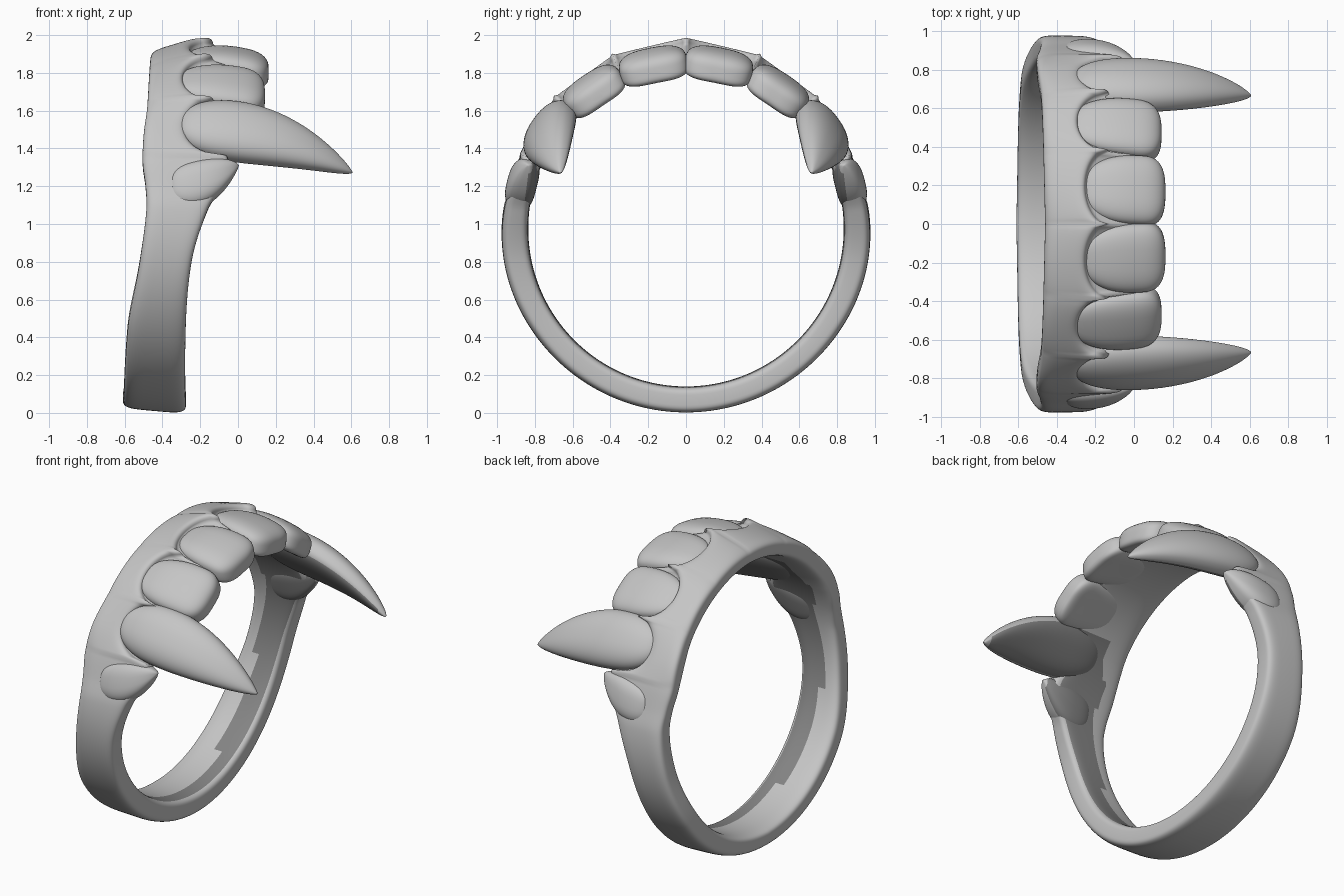
import bpy, bmesh, math
from mathutils import Vector

if "Cube" in bpy.data.objects:
    bpy.data.objects.remove(bpy.data.objects["Cube"])

CZ = 0.98  # height of the ring axis (axis runs along x)


def material(name, g):
    m = bpy.data.materials.new(name)
    m.diffuse_color = (g, g, g, 1)
    m.use_nodes = True
    m.node_tree.nodes["Principled BSDF"].inputs["Base Color"].default_value = m.diffuse_color
    return m


MATS = [material("light grey metal", 0.56), material("dark grey inside", 0.23)]


def skin(name, rings, closed, dark):
    """Skin equal point loops into a smooth object; dark(ring, point) picks dark faces."""
    bm = bmesh.new()
    loops = [[bm.verts.new(p) for p in r] for r in rings]
    n = len(loops[0])
    for i in range(len(loops) if closed else len(loops) - 1):
        a, b = loops[i], loops[(i + 1) % len(loops)]
        for j in range(n):
            k = (j + 1) % n
            f = bm.faces.new((a[j], a[k], b[k], b[j]))
            f.material_index = 1 if dark(i, j) else 0
    if not closed:
        bm.faces.new(loops[0])
        bm.faces.new(loops[-1])
    bmesh.ops.recalc_face_normals(bm, faces=bm.faces)
    me = bpy.data.meshes.new(name)
    bm.to_mesh(me)
    bm.free()
    for m in MATS:
        me.materials.append(m)
    bpy.context.collection.objects.link(bpy.data.objects.new(name, me))
    for p in me.polygons:
        p.use_smooth = True


def superellipse(n, e):
    pts = []
    for i in range(n):
        c, s = math.cos(math.tau * i / n), math.sin(math.tau * i / n)
        pts.append((math.copysign(abs(c) ** (2 / e), c),
                    math.copysign(abs(s) ** (2 / e), s)))
    return pts


def spline(keys, a):
    """Smooth interpolation through (position, values...) keys."""
    i = 0
    while i < len(keys) - 2 and a > keys[i + 1][0]:
        i += 1
    p1, p2 = keys[i], keys[i + 1]
    p0, p3 = keys[max(i - 1, 0)], keys[min(i + 2, len(keys) - 1)]
    h = p2[0] - p1[0]
    t = (a - p1[0]) / h
    out = []
    for k in range(1, len(p1)):
        m1 = (p2[k] - p0[k]) / (p2[0] - p0[0]) * h
        m2 = (p3[k] - p1[k]) / (p3[0] - p1[0]) * h
        out.append((2*t**3 - 3*t*t + 1) * p1[k] + (t**3 - 2*t*t + t) * m1
                   + (3*t*t - 2*t**3) * p2[k] + (t**3 - t*t) * m2)
    return out


# band: angle from top, back edge x, front edge x, outer r back, outer r front
BAND = [(0, -.46, -.13, .935, 1.012), (45, -.48, -.13, .955, .978),
        (58, -.50, -.11, .965, .97), (68, -.505, -.05, .96, .95),
        (76, -.49, -.09, .96, .947), (84, -.485, -.16, .975, .965),
        (101, -.52, -.245, .98, .98), (126, -.585, -.277, .98, .98),
        (180, -.61, -.275, .955, .985)]
# gum scallops: start angle, end angle, deepest front edge x
SCALLOPS = [(0, 23, -.25), (23, 45, -.29), (45, 66, -.28)]

section = superellipse(60, 4.5)
rings = []
for a in range(-180, 180):
    d = abs(a)
    xl, xr, rb, rf = spline(BAND, d)
    cut = 0
    for s, e, deep in SCALLOPS:
        if s <= d <= e:
            t = 2 * (d - s) / (e - s) - 1
            cut = (deep - xr) * math.sqrt(1 - t * t)
            rf += 0.022 * (t * t - 0.5)  # raised gum points between teeth
    web = 0.2 * min(1, max(0, (62 - d) / 10))  # inner web that joins the teeth
    sa, ca = math.sin(math.radians(a)), math.cos(math.radians(a))
    ring = []
    for u, v in section:
        w, q = (u + 1) / 2, (v + 1) / 2
        k = min(1, max(0, (q - 0.25) / 0.5))
        k = k * k * (3 - 2 * k)
        front = xr + cut * k + web * (1 - k)
        ri = 0.835 - 0.005 * ca
        r = ri + (rb + (rf - rb) * w - ri) * q
        ring.append(Vector((xl + (front - xl) * w, r * sa, CZ + r * ca)))
    rings.append(ring)


def band_dark(i, j):
    """Dark strip along the inside, sliding to the front edge at the bottom."""
    d = abs(i - 179.5)
    u, v = section[j]
    low = -0.45 + 0.6 * max(0, d - 90) / 90 + 0.08 * math.sin(d / 6)
    return v < -0.8 and d > 44 and low < u < 0.8


skin("ring_band_and_gum", rings, True, band_dark)


def tooth(name, ang, x0, x1, width, thick, peak, power, end, drop, sway, corner, inside):
    """Mirrored pair of teeth: rounded root, widest at peak, tapering tip."""
    sa, ca = math.sin(math.radians(ang)), math.cos(math.radians(ang))
    shape = superellipse(48, corner)
    steps = 40
    for side, label in ((1, "left"), (-1, "right")):
        rings = []
        for i in range(steps + 1):
            # stations crowd towards both ends
            s = 0.5 - 0.5 * math.cos(math.pi * (0.02 + 0.96 * i / steps))
            if s < peak:
                f = (1 - ((peak - s) / peak) ** 2.4) ** 0.42
            else:
                f = (1 - ((s - peak) / (1 - peak)) ** power) ** end
            ht, hr = width * f, thick * f ** 0.75
            dt, rc = sway * s ** 2.4, 0.9 - drop * s ** 2.7
            ring = []
            for u, v in shape:
                t = dt + ht * u
                r = rc + hr * v - 0.35 * (ht * u) ** 2  # crown follows the ring
                ring.append(Vector((x0 + (x1 - x0) * s, side * (r * sa + t * ca),
                                    CZ + r * ca - t * sa)))
            rings.append(ring)
        skin(f"{name}_{label}", rings, False,
             lambda i, j: inside and shape[j][1] < -0.45 and i < steps - 5)


tooth("central_incisor", 11.4, -.27, .163, .183, .08, .68, 3.2, .36, .06, 0, 3.4, False)
tooth("side_incisor", 34, -.33, .143, .172, .08, .68, 3.2, .36, .06, 0, 3.4, False)
tooth("fang", 54, -.318, .607, .18, .098, .35, 1.8, .8, .19, .154, 2.4, True)
tooth("small_back_tooth", 76, -.37, .005, .125, .08, .42, 2, .8, .01, -.118, 3, True)
